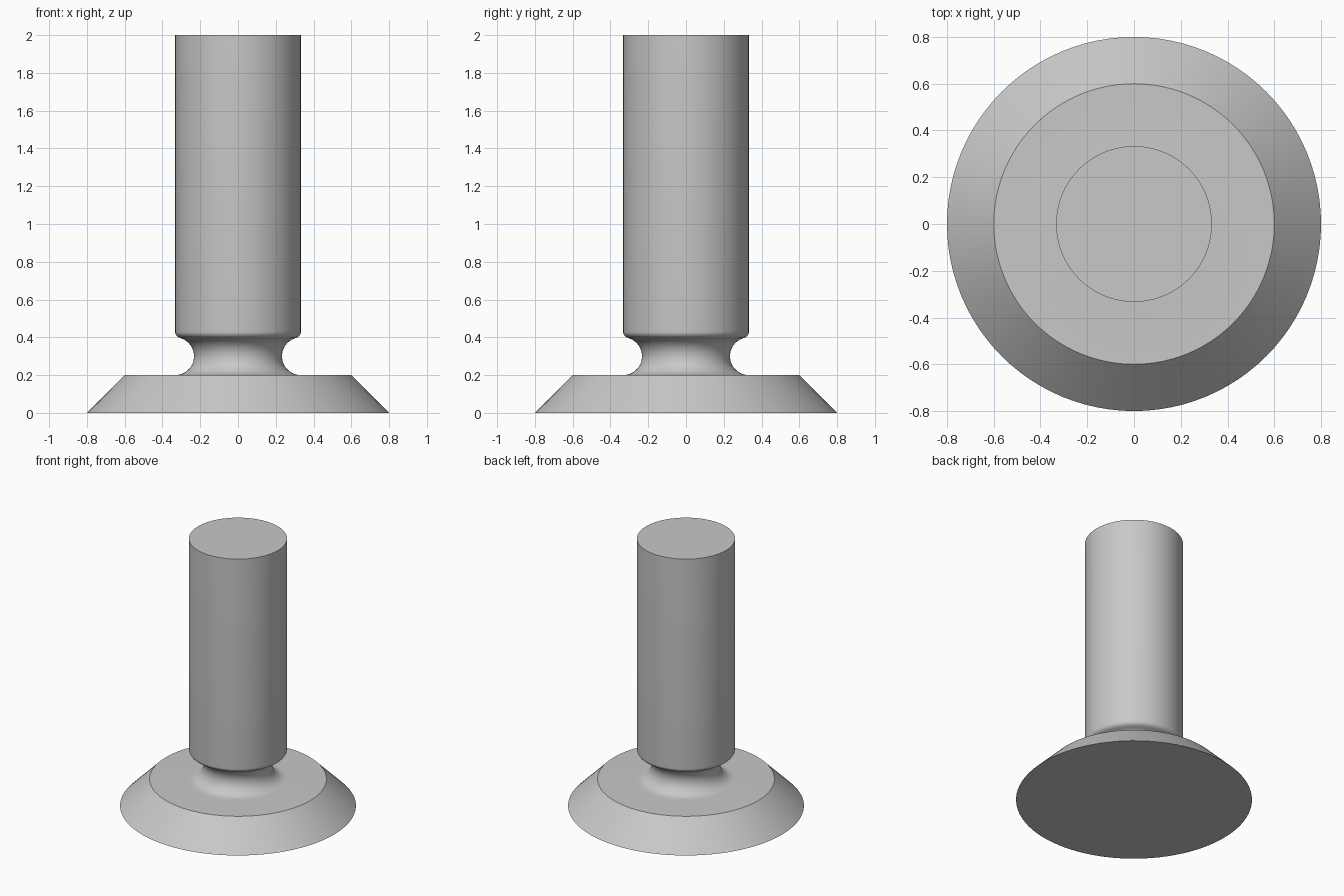
import bpy
import bmesh
from math import cos, sin, radians, tau

cube = bpy.data.objects.get("Cube")
if cube:
    bpy.data.objects.remove(cube, do_unlink=True)

SEGMENTS = 96


def flat_material(name, color):
    mat = bpy.data.materials.new(name)
    mat.use_nodes = True
    mat.diffuse_color = color
    mat.node_tree.nodes["Principled BSDF"].inputs["Base Color"].default_value = color
    return mat


def arc(cx, cz, radius, start, end, steps):
    """Points on a circular arc in the profile plane, angles in degrees."""
    angles = [radians(start + (end - start) * i / steps) for i in range(steps + 1)]
    return [(cx + radius * cos(a), cz + radius * sin(a)) for a in angles]


def lathe(name, profile, material):
    """Turn an open profile around z and cap both ends."""
    bm = bmesh.new()
    rings = [[bm.verts.new((r * cos(tau * i / SEGMENTS), r * sin(tau * i / SEGMENTS), z))
              for i in range(SEGMENTS)] for r, z in profile]
    for low, high in zip(rings, rings[1:]):
        for i in range(SEGMENTS):
            j = (i + 1) % SEGMENTS
            bm.faces.new((low[i], low[j], high[j], high[i]))
    bm.faces.new(rings[0][::-1])
    bm.faces.new(rings[-1])
    mesh = bpy.data.meshes.new(name)
    bm.to_mesh(mesh)
    bm.free()
    mesh.materials.append(material)
    obj = bpy.data.objects.new(name, mesh)
    bpy.context.collection.objects.link(obj)
    bpy.ops.object.select_all(action="DESELECT")
    obj.select_set(True)
    bpy.context.view_layer.objects.active = obj
    bpy.ops.object.shade_smooth_by_angle(angle=radians(30))
    return obj


grey = flat_material("plain_grey", (0.58, 0.58, 0.58, 1))

# One turned piece: conical base, hollowed neck, rounded shoulder, straight shaft
base = [(0.8, 0), (0.6, 0.2)]
neck = arc(0.333, 0.3, 0.1, 270, 104, 24)
shoulder = arc(0.3, 0.43, 0.033, -76, 0, 8)[1:]
shaft_top = [(0.333, 2)]
lathe("flanged_shaft", base + neck + shoulder + shaft_top, grey)
